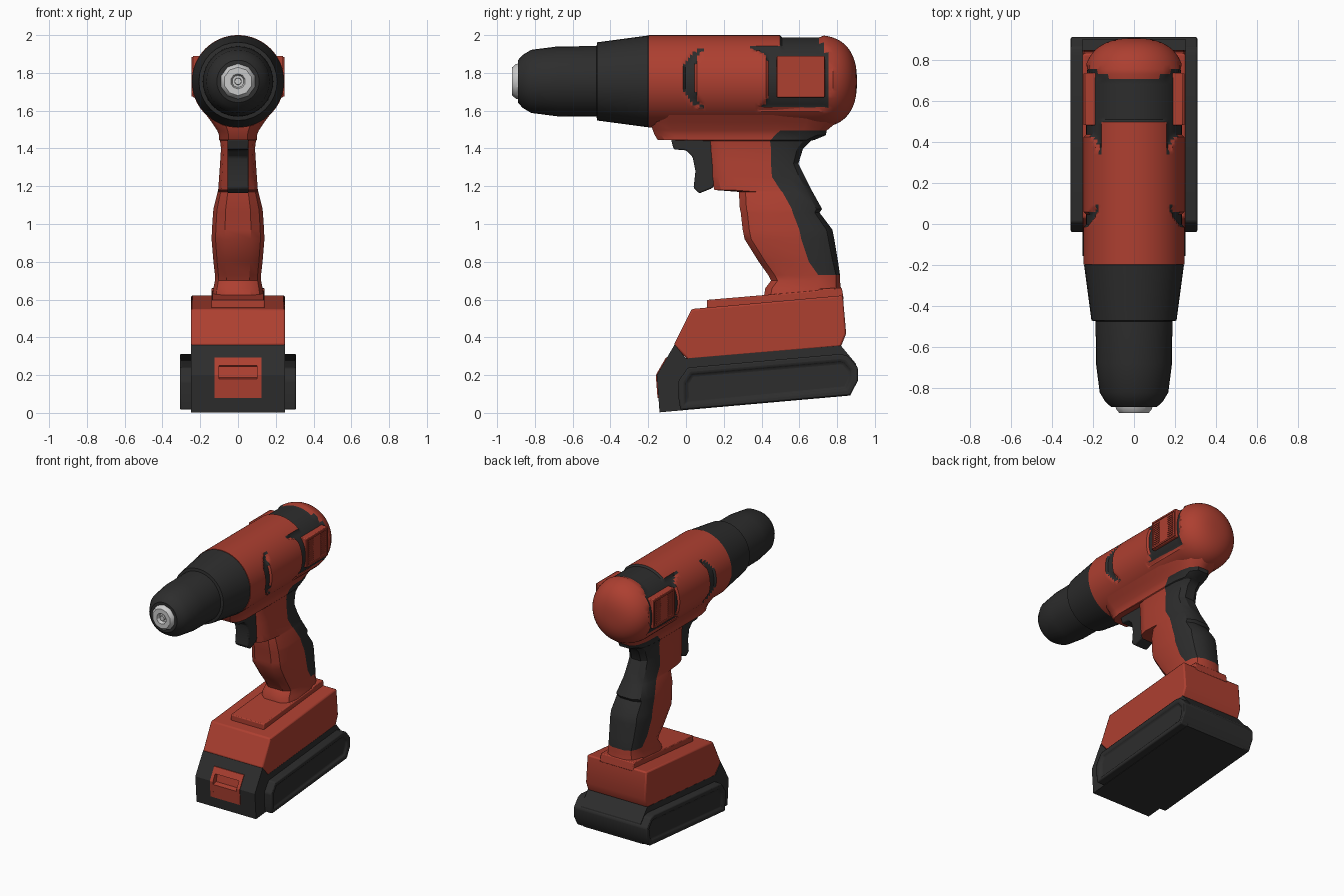
import bpy, bmesh, math

if "Cube" in bpy.data.objects:
    bpy.data.objects.remove(bpy.data.objects["Cube"])

def material(name, rgb):
    m = bpy.data.materials.new(name)
    m.diffuse_color = (*rgb, 1)
    m.use_nodes = True
    m.node_tree.nodes["Principled BSDF"].inputs["Base Color"].default_value = m.diffuse_color
    return m

RED = material("red_plastic", (0.42, 0.05, 0.03))
BLACK = material("black_rubber", (0.026, 0.026, 0.026))
SILVER = material("silver_metal", (0.6, 0.6, 0.6))
AXIS = 1.755  # height of the barrel axis

def finish(name, bm, mats, bevel=0):
    bmesh.ops.recalc_face_normals(bm, faces=bm.faces)
    me = bpy.data.meshes.new(name)
    bm.to_mesh(me)
    bm.free()
    ob = bpy.data.objects.new(name, me)
    bpy.context.collection.objects.link(ob)
    for m in mats:
        me.materials.append(m)
    if bevel:
        b = ob.modifiers.new("bevel", 'BEVEL')
        b.width, b.segments, b.limit_method = bevel, 2, 'ANGLE'
    return ob

def prism(name, pts, x0, x1, mat, bevel=0, inset=False):
    """Extrude a (y, z) outline along x; optionally recess both side faces."""
    bm = bmesh.new()
    a = [bm.verts.new((x0, y, z)) for y, z in pts]
    b = [bm.verts.new((x1, y, z)) for y, z in pts]
    sides = [bm.faces.new(a), bm.faces.new(b[::-1])]
    n = len(pts)
    for i in range(n):
        j = (i + 1) % n
        bm.faces.new((a[i], b[i], b[j], a[j]))
    bmesh.ops.recalc_face_normals(bm, faces=bm.faces)
    if inset:
        bmesh.ops.inset_individual(bm, faces=sides, thickness=0.035)
        bmesh.ops.inset_individual(bm, faces=sides, thickness=0.012, depth=-0.015)
    return finish(name, bm, [mat], bevel)

def box(name, x0, x1, y0, y1, z0, z1, mat, bevel=0):
    return prism(name, [(y0, z0), (y1, z0), (y1, z1), (y0, z1)], x0, x1, mat, bevel)

def skin(bm, rings, rule=None):
    """Bridge closed rings of points and cap the ends; rule(centre, row) gives the material."""
    vs = [[bm.verts.new(p) for p in r] for r in rings]
    n = len(vs[0])
    for k in range(len(vs) - 1):
        for i in range(n):
            j = (i + 1) % n
            f = bm.faces.new((vs[k][i], vs[k][j], vs[k + 1][j], vs[k + 1][i]))
            if rule:
                f.material_index = rule(f.calc_center_median(), k, i)
    bm.faces.new(vs[0])
    bm.faces.new(vs[-1])

def circle(y, r, n):
    return [(r * math.sin(2 * math.pi * i / n), y, AXIS + r * math.cos(2 * math.pi * i / n)) for i in range(n)]

def lathe(name, prof, n, mat):
    bm = bmesh.new()
    skin(bm, [circle(y, r, n) for y, r in prof])
    return finish(name, bm, [mat])

# Collar, chuck and silver tip with its bore
lathe("collar", [(-0.19, 0.235), (-0.2, 0.243), (-0.47, 0.207), (-0.475, 0.18)], 32, BLACK)
lathe("chuck", [(-0.46, 0.187), (-0.68, 0.185), (-0.82, 0.167), (-0.865, 0.14), (-0.89, 0.112)], 32, BLACK)
lathe("chuck_tip", [(-0.88, 0.096), (-0.9, 0.092), (-0.92, 0.075), (-0.92, 0.04), (-0.895, 0.032)], 10, SILVER)
lathe("bore_pin", [(-0.89, 0.02), (-0.912, 0.018)], 8, SILVER)

# Motor housing: red barrel with domed back, recessed black band and crescents
def is_black(x, y, z):
    if z > 1.61:
        left = 0.50 if z > 1.94 else 0.435 - 0.055 * (abs(z - 1.765) / 0.155) ** 6
        right = 0.71 if z > 1.965 else 0.755 - 0.03 * (abs(z - 1.765) / 0.18) ** 4
        if left < y < right:
            return True
    t = abs(z - 1.772) / 0.155
    return t < 1 and -0.012 + 0.09 * t ** 4 < y < 0.05 + 0.045 * t ** 4

rings = []
rows = [(-0.198 + 0.878 * i / 72, 0.245) for i in range(72)]
for i in range(15):
    u = math.sin(math.pi / 2 * i / 14) * 0.9995
    rows.append((0.68 + 0.225 * u, 0.245 * (1 - u ** 2.5) ** 0.4))
for y, r in rows:
    rings.append([])
    for x, yy, z in circle(y, r, 80):
        s = (r - 0.012) / r if r > 0.1 and is_black(x, y, z) else 1
        rings[-1].append((x * s, y, AXIS + (z - AXIS) * s))
bm = bmesh.new()
skin(bm, rings, lambda c, k, i: int(is_black(c.x, c.y, c.z)))
finish("motor_housing", bm, [RED, BLACK])

# Side vent plates with slat columns
for s, side in ((1, "right"), (-1, "left")):
    xs = lambda a, b: sorted((s * a, s * b))
    box("vent_plate_" + side, *xs(0.18, 0.239), 0.48, 0.735, 1.67, 1.89, RED, 0.006)
    for y0, y1 in ((0.483, 0.495), (0.72, 0.732)):
        box("vent_frame_" + side, *xs(0.2, 0.245), y0, y1, 1.675, 1.885, RED)
    for z0 in (1.675, 1.873):
        box("vent_frame_" + side, *xs(0.2, 0.245), 0.483, 0.732, z0, z0 + 0.012, RED)
    for y0 in (0.505, 0.65):
        for k in range(11):
            z = 1.70 + k * 0.0155
            box("vent_slat_" + side, *xs(0.22, 0.244), y0, y0 + 0.055, z, z + 0.008, RED)

# Handle loft: height, front y, grip seam y, back y, half width
HANDLE = [
    (1.62, -0.19, 0.45, 0.80, 0.20), (1.54, -0.19, 0.48, 0.80, 0.14),
    (1.495, -0.175, 0.50, 0.745, 0.11), (1.47, -0.165, 0.47, 0.74, 0.10),
    (1.445, -0.15, 0.45, 0.68, 0.10), (1.44, 0.12, 0.445, 0.66, 0.095),
    (1.40, 0.12, 0.45, 0.62, 0.09), (1.32, 0.13, 0.45, 0.595, 0.095),
    (1.25, 0.135, 0.455, 0.63, 0.10), (1.18, 0.15, 0.50, 0.665, 0.105),
    (1.17, 0.28, 0.51, 0.67, 0.108), (1.08, 0.285, 0.56, 0.72, 0.13),
    (1.06, 0.29, 0.565, 0.707, 0.132), (0.97, 0.30, 0.60, 0.775, 0.138),
    (0.92, 0.31, 0.61, 0.785, 0.14), (0.80, 0.385, 0.65, 0.805, 0.13),
    (0.73, 0.435, 0.70, 0.815, 0.122), (0.70, 0.45, 0.70, 0.815, 0.122),
    (0.66, 0.42, 0.68, 0.82, 0.13), (0.60, 0.41, 0.68, 0.83, 0.14)]
rings = []
for z, yf, ym, yb, w in HANDLE:
    d = yb - ym
    half = [(0.5 * w, yf), (0.85 * w, yf + 0.035), (w, yf + 0.1), (w, ym),
            (0.95 * w, ym + 0.5 * d), (0.78 * w, ym + 0.82 * d), (0.4 * w, yb)]
    rings.append([(x, y, z) for x, y in half] + [(-x, y, z) for x, y in reversed(half)])
bm = bmesh.new()
skin(bm, rings, lambda c, k, i: int(3 <= i <= 9 and 0.73 < c.z < 1.495))
finish("handle_with_grip", bm, [RED, BLACK])

# Trigger
prism("trigger", [(-0.08, 1.45), (-0.065, 1.395), (0.0, 1.39), (0.035, 1.355), (0.05, 1.28), (0.04, 1.19),
                  (0.07, 1.162), (0.14, 1.19), (0.2, 1.3), (0.2, 1.45)], -0.056, 0.056, BLACK, 0.008)

# Foot and its raised top plate
prism("foot", [(0.03, 0.55), (0.83, 0.622), (0.848, 0.42), (0.82, 0.35), (0.01, 0.28), (-0.065, 0.36)],
      -0.25, 0.25, RED, 0.01)
prism("foot_top_plate", [(0.11, 0.54), (0.11, 0.598), (0.7, 0.648), (0.71, 0.658), (0.825, 0.662), (0.835, 0.60)],
      -0.14, 0.14, RED, 0.006)

# Battery core with a pocket cut for the latch
core = prism("battery_core", [(-0.14, 0.003), (-0.155, 0.2), (-0.06, 0.362), (0.0, 0.288), (0.82, 0.356),
                              (0.90, 0.26), (0.91, 0.18), (0.87, 0.092)], -0.25, 0.25, BLACK)
cutter = box("latch_cutter", -0.12, 0.12, -0.25, -0.09, 0.09, 0.28, BLACK)
cutter.hide_render = True
mod = core.modifiers.new("pocket", 'BOOLEAN')
mod.operation, mod.object = 'DIFFERENCE', cutter
bpy.context.view_layer.objects.active = core
bpy.ops.object.modifier_apply(modifier="pocket")
bpy.data.objects.remove(cutter)

# Wide battery slab with recessed sides
prism("battery_slab", [(-0.03, 0.016), (-0.04, 0.08), (-0.04, 0.17), (0.01, 0.24), (0.82, 0.312), (0.86, 0.30),
                       (0.91, 0.24), (0.91, 0.17), (0.87, 0.094)], -0.308, 0.308, BLACK, 0.012, inset=True)

# Release latch: two cheeks and a notched middle
for x0, x1 in ((-0.125, -0.1), (0.1, 0.125)):
    prism("latch_cheek", [(-0.07, 0.08), (-0.151, 0.08), (-0.16, 0.2), (-0.107, 0.292), (-0.07, 0.292)], x0, x1, RED)
prism("latch_middle", [(-0.07, 0.08), (-0.151, 0.08), (-0.158, 0.18), (-0.118, 0.187), (-0.105, 0.245),
                       (-0.131, 0.25), (-0.107, 0.292), (-0.07, 0.292)], -0.1, 0.1, RED)

# Smooth shading with sharp edges kept
bpy.ops.object.select_all(action='SELECT')
bpy.ops.object.shade_smooth_by_angle(angle=math.radians(32))
